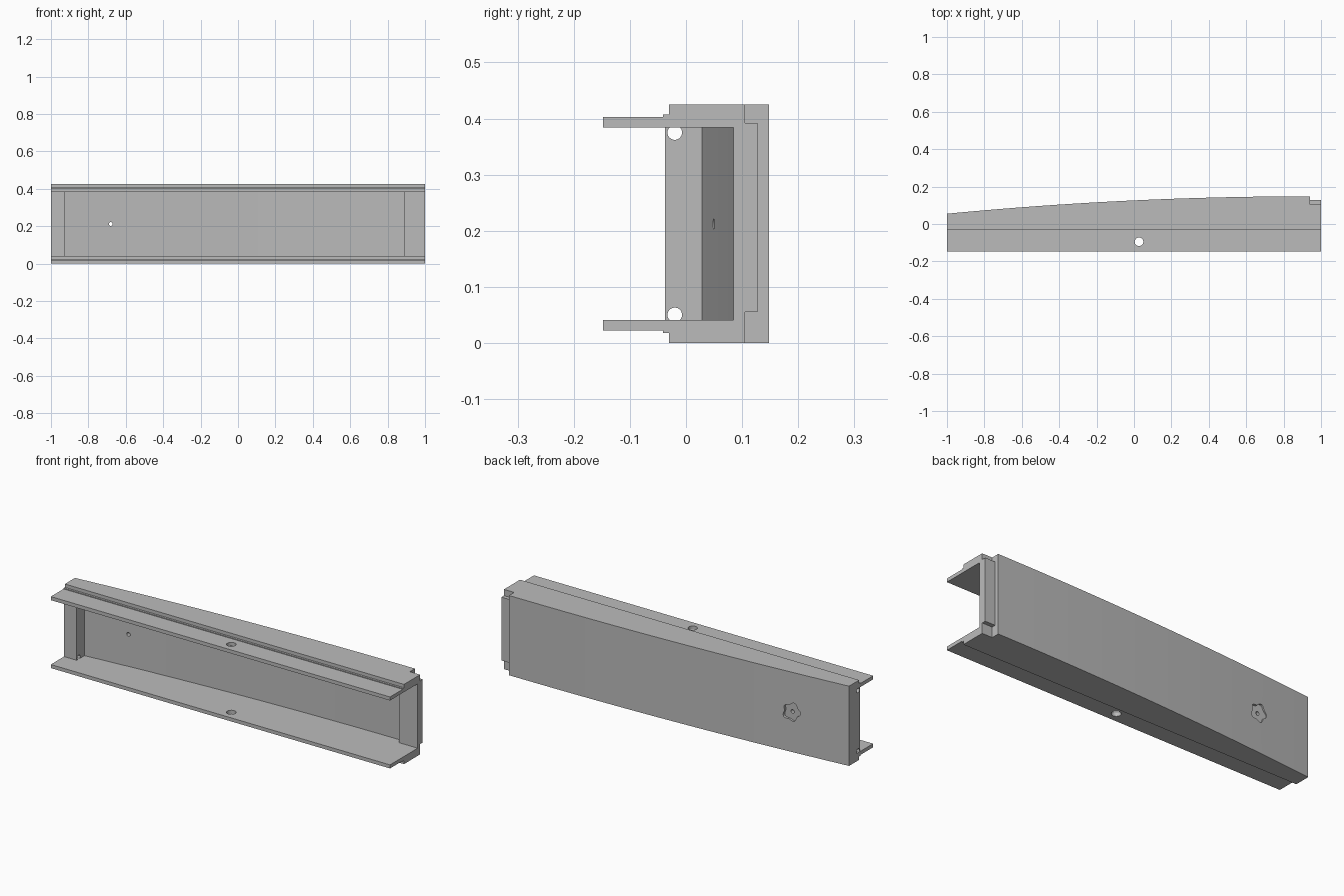
import bpy, bmesh, math
from mathutils import Matrix, Vector

cube = bpy.data.objects.get("Cube")
if cube:
    bpy.data.objects.remove(cube, do_unlink=True)

HEIGHT = 0.425
INNER_LOW, INNER_HIGH = 0.041, 0.384
WALL = 0.034

grey = bpy.data.materials.new("Plain grey")
grey.use_nodes = True
grey.diffuse_color = (0.5, 0.5, 0.5, 1)
grey.node_tree.nodes["Principled BSDF"].inputs["Base Color"].default_value = (0.5, 0.5, 0.5, 1)


def prism(name, outline, low, high, matrix=Matrix()):
    """Extrude a flat outline along z, then place it."""
    bm = bmesh.new()
    base = bm.faces.new([bm.verts.new((x, y, low)) for x, y in outline])
    top = bmesh.ops.extrude_face_region(bm, geom=[base])["geom"]
    verts = [g for g in top if isinstance(g, bmesh.types.BMVert)]
    bmesh.ops.translate(bm, verts=verts, vec=(0, 0, high - low))
    bmesh.ops.transform(bm, matrix=matrix, verts=bm.verts)
    bmesh.ops.recalc_face_normals(bm, faces=bm.faces)
    mesh = bpy.data.meshes.new(name)
    bm.to_mesh(mesh)
    bm.free()
    mesh.materials.append(grey)
    obj = bpy.data.objects.new(name, mesh)
    bpy.context.collection.objects.link(obj)
    return obj


def box(name, x0, x1, y0, y1, z0, z1):
    return prism(name, [(x0, y0), (x1, y0), (x1, y1), (x0, y1)], z0, z1)


def rod(name, centre, radius, length, axis, lobe=0.0):
    """Round or lobed rod centred on a point."""
    outline = []
    for i in range(48):
        a = math.tau * i / 48
        r = radius * (1 + lobe * math.cos(5 * a) + lobe * 0.6 * math.sin(2 * a))
        outline.append((r * math.cos(a), r * math.sin(a)))
    turn = Vector(axis).to_track_quat("Z", "Y").to_matrix().to_4x4()
    return prism(name, outline, -length / 2, length / 2, Matrix.Translation(centre) @ turn)


def cut(target, *cutters):
    for cutter in cutters:
        mod = target.modifiers.new("Cut", "BOOLEAN")
        mod.operation = "DIFFERENCE"
        mod.solver = "EXACT"
        mod.object = cutter
        bpy.context.view_layer.objects.active = target
        bpy.ops.object.modifier_apply(modifier=mod.name)
        bpy.data.objects.remove(cutter, do_unlink=True)


def bow(x):
    """Outer curve of the back panel."""
    return 0.148 - 0.0247 * (x - 0.94) ** 2


def curve(x0, x1, offset=0.0, steps=32):
    xs = [x0 + (x1 - x0) * i / steps for i in range(steps + 1)]
    return [(x, bow(x) - offset) for x in xs]


# Bowed channel shell, hollowed from the front
shell = prism("bowed_shell", [(1, -0.03), (-1, -0.03)] + curve(-1, 1), 0, HEIGHT)
hollow = [(-1.1, -0.1)] + curve(-1.1, 0.89, WALL) + [(0.89, 0.085), (1.1, 0.085), (1.1, -0.1)]
cut(shell, prism("hollow", hollow, INNER_LOW, INNER_HIGH))

# Stepped tongue at one end
cut(shell,
    box("step_back", 0.94, 1.1, 0.127, 0.3, -0.1, 0.6),
    box("step_top", 0.94, 1.1, 0.105, 0.3, 0.392, 0.6),
    box("step_bottom", 0.94, 1.1, 0.105, 0.3, -0.1, 0.055))

# Lobed recess and pin hole through the back
spot = Vector((-0.68, bow(-0.68), 0.212))
cut(shell,
    rod("recess", spot, 0.045, 0.02, (0, 1, 0), 0.13),
    rod("pin_hole", spot, 0.01, 0.2, (0, 1, 0)))

# End plate with two screw holes
plate = prism("end_plate", [(-1, -0.037), (-0.925, -0.037),
                            (-0.925, bow(-0.925) - WALL), (-1, bow(-1) - WALL)],
              INNER_LOW, INNER_HIGH)
for z in (0.05, HEIGHT - 0.05):
    cut(plate, rod("screw_hole", (-0.96, -0.02, z), 0.013, 0.3, (1, 0, 0)))

# Mirrored front flanges, each with a small lip and a round hole
parts = [shell, plate]
for side, flip in (("bottom", False), ("top", True)):
    def span(a, b):
        return (HEIGHT - b, HEIGHT - a) if flip else (a, b)
    flange = box(side + "_flange", -1, 1, -0.148, -0.03, *span(0.022, INNER_LOW))
    cut(flange, rod("flange_hole", (0.027, -0.095, 0.2), 0.023, 1, (0, 0, 1)))
    lip = box(side + "_lip", -1, 1, -0.041, -0.03, *span(0.018, 0.022))
    parts += [flange, lip]

# Smooth the curved faces, keep the edges crisp
bpy.ops.object.select_all(action="DESELECT")
for part in parts:
    part.select_set(True)
bpy.context.view_layer.objects.active = shell
bpy.ops.object.shade_smooth_by_angle(angle=math.radians(25))
